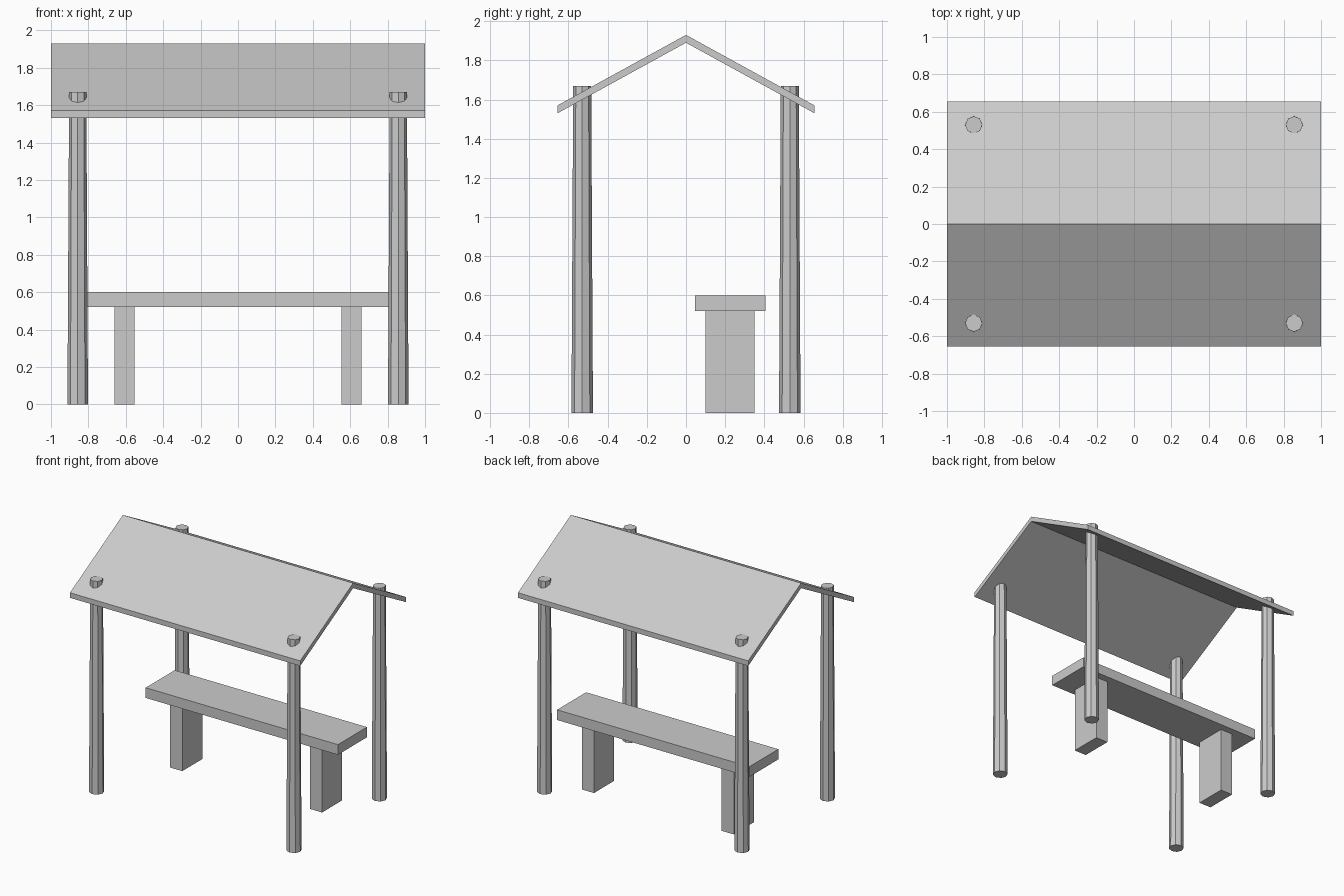
import bpy, bmesh
from math import radians

if "Cube" in bpy.data.objects:
    bpy.data.objects.remove(bpy.data.objects["Cube"])

# One plain grey for everything
GREY = (0.6, 0.6, 0.6, 1)
grey = bpy.data.materials.new("plain grey")
grey.use_nodes = True
grey.diffuse_color = GREY
for node in grey.node_tree.nodes:
    if node.type == 'BSDF_PRINCIPLED':
        node.inputs["Base Color"].default_value = GREY


def finish(obj, name):
    obj.name = obj.data.name = name
    obj.data.materials.append(grey)
    return obj


def box(name, center, size):
    bpy.ops.mesh.primitive_cube_add(size=1, location=center)
    obj = bpy.context.object
    for v in obj.data.vertices:
        for axis in range(3):
            v.co[axis] *= size[axis]
    return finish(obj, name)


def post(name, x, y, height=1.67):
    # Tapered eight-sided pole
    bpy.ops.mesh.primitive_cone_add(vertices=8, radius1=0.055, radius2=0.046,
                                    depth=height, location=(x, y, height / 2))
    return finish(bpy.context.object, name)


def extruded(name, profile, half_length):
    # Sweep a y-z profile along x
    bm = bmesh.new()
    face = bm.faces.new([bm.verts.new((-half_length, y, z)) for y, z in profile])
    swept = bmesh.ops.extrude_face_region(bm, geom=[face])["geom"]
    bmesh.ops.translate(bm, vec=(2 * half_length, 0, 0),
                        verts=[g for g in swept if isinstance(g, bmesh.types.BMVert)])
    bmesh.ops.recalc_face_normals(bm, faces=bm.faces)
    mesh = bpy.data.meshes.new(name)
    bm.to_mesh(mesh)
    bm.free()
    obj = bpy.data.objects.new(name, mesh)
    bpy.context.collection.objects.link(obj)
    return finish(obj, name)


# Four corner posts and two bench legs
for side, sx in (("left", 1), ("right", -1)):
    for end, sy in (("front", -1), ("back", 1)):
        post(f"{end}_{side}_post", 0.857 * sx, 0.53 * sy)
    box(f"bench_leg_{side}", (0.607 * sx, 0.225, 0.26), (0.106, 0.25, 0.52))

# Bench plank
box("bench_seat", (0, 0.227, 0.56), (1.67, 0.36, 0.08))

# Gabled roof sheet with vertical eave edges
eave, ridge_top, eave_top, thickness = 0.656, 1.93, 1.57, 0.04
top = [(-eave, eave_top), (0, ridge_top), (eave, eave_top)]
under = [(y, z - thickness) for y, z in reversed(top)]
extruded("gable_roof", top + under, 1.0)
